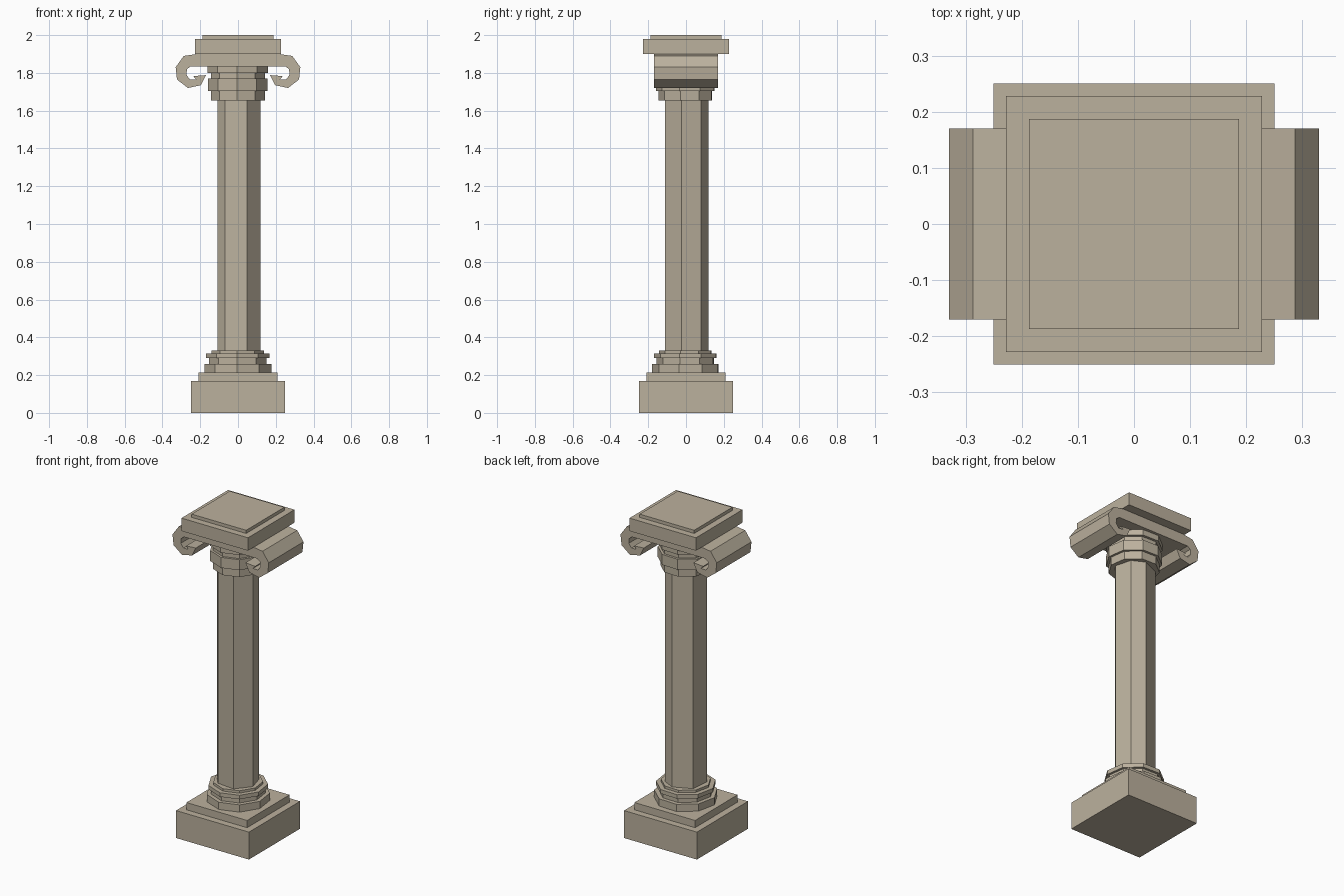
import bpy, bmesh
from math import cos, sin, radians

if "Cube" in bpy.data.objects:
    bpy.data.objects.remove(bpy.data.objects["Cube"])

stone = bpy.data.materials.new("stone")
stone.diffuse_color = (0.50, 0.44, 0.34, 1)
stone.use_nodes = True
stone.node_tree.nodes["Principled BSDF"].inputs["Base Color"].default_value = stone.diffuse_color


def prism(name, points, depth, place):
    """Extrude a 2D outline between two depths; place maps (u, v, d) to xyz."""
    bm = bmesh.new()
    low, high = [[bm.verts.new(place(u, v, d)) for u, v in points] for d in depth]
    n = len(points)
    bm.faces.new(low)
    bm.faces.new(high)
    for i in range(n):
        j = (i + 1) % n
        bm.faces.new((low[i], low[j], high[j], high[i]))
    bmesh.ops.recalc_face_normals(bm, faces=bm.faces)
    mesh = bpy.data.meshes.new(name)
    bm.to_mesh(mesh)
    bm.free()
    mesh.materials.append(stone)
    obj = bpy.data.objects.new(name, mesh)
    bpy.context.collection.objects.link(obj)
    return obj


def upright(u, v, d):
    return (u, v, d)


def block(name, half, z0, z1):
    square = [(-half, -half), (half, -half), (half, half), (-half, half)]
    prism(name, square, (z0, z1), upright)


def drum(name, radius, z0, z1, angles):
    ring = [(radius * cos(radians(a)), radius * sin(radians(a))) for a in angles]
    prism(name, ring, (z0, z1), upright)


# Square base and top slabs
block("plinth", 0.25, 0, 0.17)
block("plinth_step", 0.208, 0.17, 0.215)
block("abacus", 0.228, 1.90, 1.98)
block("abacus_cap", 0.187, 1.98, 2.0)

# Seven-sided shaft with slightly uneven facets
drum("shaft", 0.12, 0.32, 1.67, (42, 84, 144, 204, 235, 293, 349))

# Faceted mouldings of the base and the capital
nine = [40 * i - 12 for i in range(9)]
for name, radius, z0, z1 in (
    ("base_lower_ring", 0.18, 0.215, 0.26),
    ("base_hollow", 0.155, 0.26, 0.29),
    ("base_upper_ring", 0.17, 0.29, 0.315),
    ("base_fillet", 0.142, 0.315, 0.33),
    ("neck_ring", 0.145, 1.655, 1.705),
    ("capital_ring", 0.16, 1.705, 1.77),
    ("capital_hollow", 0.145, 1.77, 1.80),
    ("capital_upper_ring", 0.162, 1.80, 1.837),
):
    drum(name, radius, z0, z1, nine)

# Scroll band with a curled volute at each end, mirrored left to right
half = [
    (0.215, 1.90), (0.287, 1.89), (0.33, 1.83), (0.323, 1.765), (0.265, 1.72),
    (0.196, 1.735), (0.17, 1.788), (0.237, 1.783), (0.222, 1.766), (0.255, 1.765),
    (0.273, 1.79), (0.27, 1.82), (0.25, 1.835),
]
outline = half + [(-x, z) for x, z in reversed(half)]
prism("scroll_band", outline, (-0.17, 0.17), lambda u, v, d: (u, d, v))
